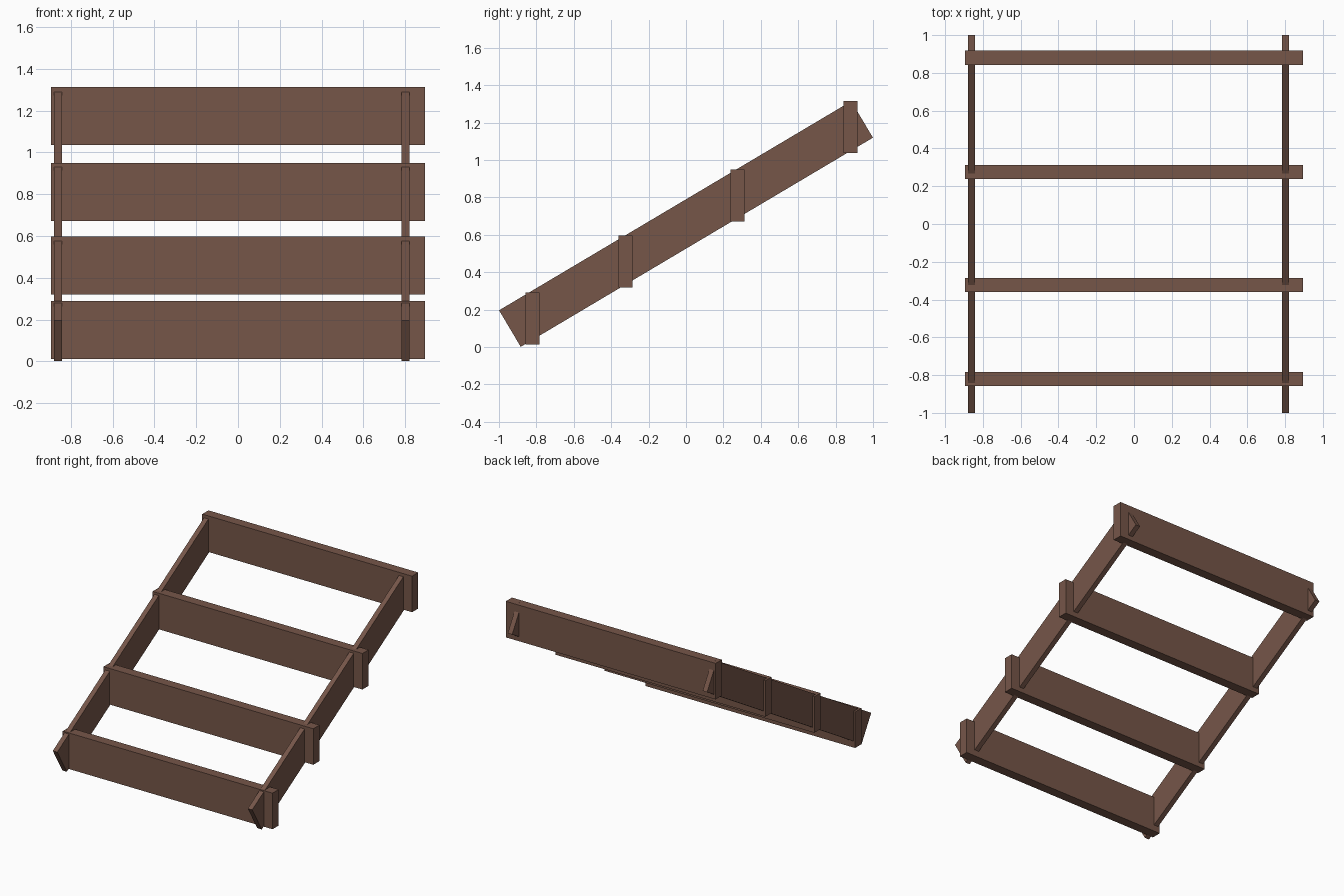
import bpy, math

if "Cube" in bpy.data.objects:
    bpy.data.objects.remove(bpy.data.objects["Cube"])

wood = bpy.data.materials.new("brown_wood")
wood.diffuse_color = (0.18, 0.093, 0.066, 1.0)
wood.use_nodes = True
wood.node_tree.nodes["Principled BSDF"].inputs["Base Color"].default_value = wood.diffuse_color


def board(name, center, size, tilt=0.0):
    bpy.ops.mesh.primitive_cube_add(size=1, location=center, rotation=(tilt, 0, 0))
    obj = bpy.context.object
    obj.name = name
    obj.scale = size
    bpy.ops.object.transform_apply(location=False, rotation=False, scale=True)
    obj.data.materials.append(wood)
    return obj


# Two sloping side rails
for side, x in (("left", -0.861), ("right", 0.802)):
    board(f"{side}_rail", (x, 0, 0.6575), (0.038, 2.19, 0.227), math.radians(30.7))

# Four upright cross boards, thin across y
for i, (y, z) in enumerate([(-0.82, 0.151), (-0.323, 0.458), (0.275, 0.81), (0.88, 1.175)]):
    board(f"cross_board_{i + 1}", (0, y, z), (1.79, 0.075, 0.278))
